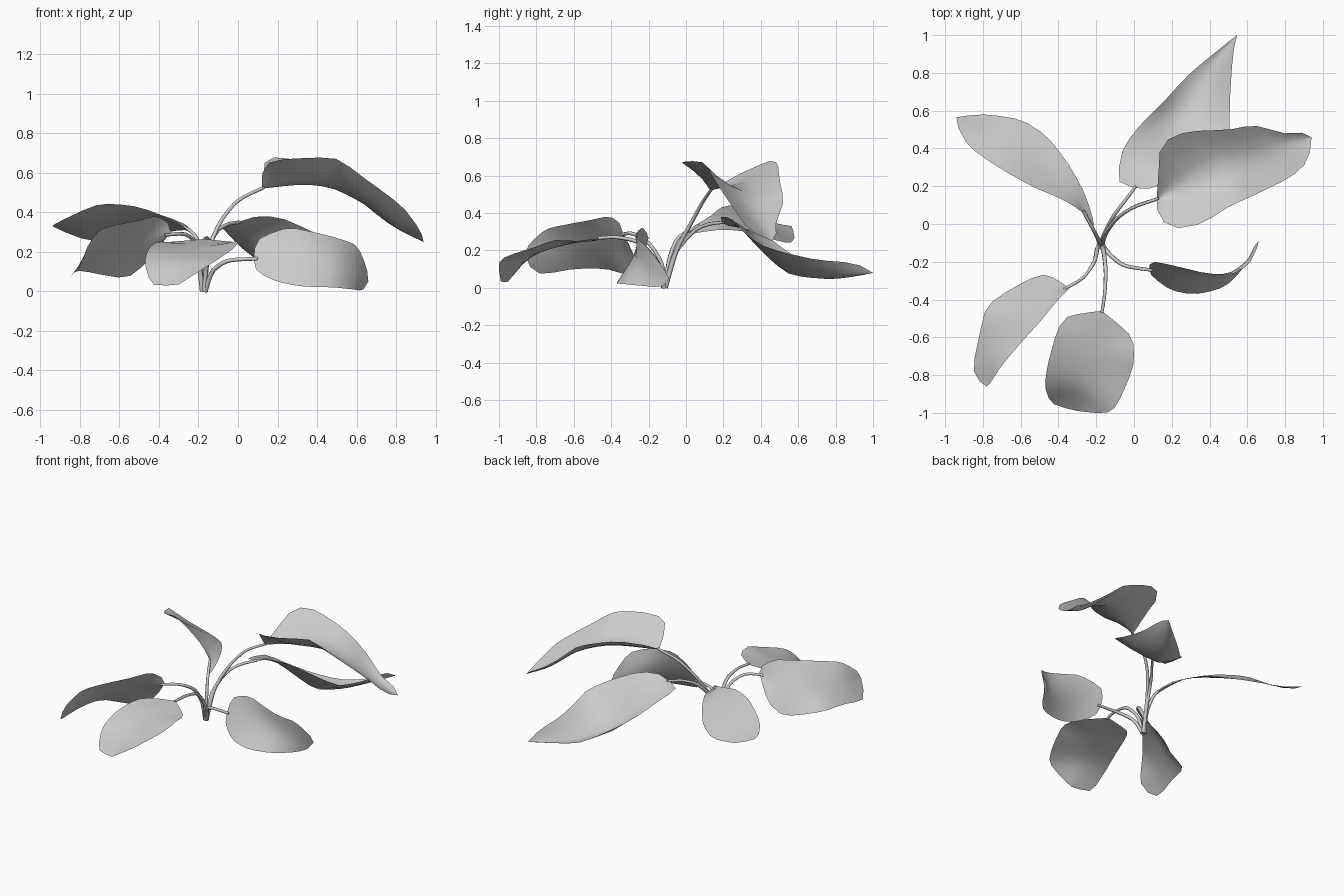
import bpy
from mathutils import Vector

def spline(points, t):
    # Catmull-Rom curve through the points, t from 0 to 1 by length
    p = [Vector(q) for q in points]
    d = [0.0]
    for a, b in zip(p, p[1:]):
        d.append(d[-1] + (b - a).length)
    s = t * d[-1]
    i = 0
    while i < len(p) - 2 and s > d[i + 1]:
        i += 1
    u = (s - d[i]) / max(d[i + 1] - d[i], 1e-6)
    a, b = p[i], p[i + 1]
    m0 = (b - p[max(i - 1, 0)]) * 0.4
    m1 = (p[min(i + 2, len(p) - 1)] - a) * 0.4
    return (a * (2*u**3 - 3*u**2 + 1) + m0 * (u**3 - 2*u**2 + u)
            + b * (3*u**2 - 2*u**3) + m1 * (u**3 - u**2))

def add_mesh(name, verts, faces):
    me = bpy.data.meshes.new(name)
    me.from_pydata(verts, [], faces)
    for f in me.polygons:
        f.use_smooth = True
    ob = bpy.data.objects.new(name, me)
    bpy.context.collection.objects.link(ob)

def leaf(name, left, rib, right, rows=14, half=3):
    # blade lofted through left edge, midrib and right edge
    left = [rib[0]] + left + [rib[-1]]
    right = [rib[0]] + right + [rib[-1]]
    n = 2 * half + 1
    verts, faces = [], []
    for r in range(rows + 1):
        t = r / rows
        a, m, b = spline(left, t), spline(rib, t), spline(right, t)
        for c in range(n):
            s = c / half - 1
            bow = m + (b - a) * s / 2 + ((a + b) / 2 - m) * s * s
            flat = m.lerp(b, s) if s > 0 else m.lerp(a, -s)
            verts.append(bow.lerp(flat, 0.4))
    for r in range(rows):
        for c in range(n - 1):
            k = r * n + c
            faces.append((k, k + 1, k + n + 1, k + n))
    add_mesh(name, verts, faces)

def stem(name, points, radius=0.011):
    cu = bpy.data.curves.new(name, 'CURVE')
    cu.dimensions = '3D'
    cu.bevel_depth = radius
    cu.bevel_resolution = 1
    cu.use_fill_caps = True
    sp = cu.splines.new('POLY')
    sp.points.add(12)
    for i in range(13):
        sp.points[i].co = (*spline(points, i / 12), 1)
        sp.points[i].radius = 1.2 - 0.4 * i / 12
    ob = bpy.data.objects.new(name, cu)
    bpy.context.collection.objects.link(ob)

# tall right leaf
leaf("tall_leaf",
     [(.13, .27, .6), (.14, .40, .66), (.2, .46, .68), (.3, .49, .66), (.5, .5, .58), (.64, .52, .46), (.8, .48, .34), (.93, .485, .27)],
     [(.12, .13, .52), (.33, .23, .54), (.48, .3, .52), (.64, .35, .44), (.8, .41, .32), (.94, .46, .25)],
     [(.13, .05, .63), (.2, -.02, .665), (.35, 0, .675), (.5, .09, .67), (.63, .15, .58), (.83, .25, .43), (.92, .34, .31)])
stem("tall_stem", [(-.17, -.11, 0), (-.15, -.05, .2), (-.09, .03, .35), (0, .09, .46), (.13, .135, .525)])

# back leaf, a valley between two raised edges
leaf("back_leaf",
     [(-.08, .23, .33), (-.06, .39, .3), (.03, .52, .21), (.15, .64, .13), (.3, .8, .06)],
     [(0, .19, .35), (.09, .3, .33), (.18, .43, .18), (.25, .54, .08), (.35, .7, .05), (.45, .86, .06), (.545, 1, .08)],
     [(.1, .19, .38), (.22, .24, .37), (.38, .31, .3), (.5, .4, .23), (.505, .52, .19), (.51, .7, .15), (.525, .9, .13)])
stem("back_stem", [(-.17, -.11, 0), (-.16, -.06, .18), (-.11, .04, .3), (-.05, .12, .34), (.01, .2, .35)])

# back left leaf
leaf("back_left_leaf",
     [(-.27, .06, .34), (-.4, .14, .39), (-.52, .19, .43), (-.7, .29, .44), (-.87, .41, .37), (-.945, .54, .33)],
     [(-.21, -.05, .27), (-.31, .14, .34), (-.45, .27, .345), (-.62, .4, .335), (-.78, .49, .31), (-.94, .565, .33)],
     [(-.22, .04, .29), (-.27, .18, .31), (-.35, .32, .3), (-.46, .46, .26), (-.6, .55, .24), (-.8, .58, .27)])
stem("back_left_stem", [(-.18, -.11, 0), (-.185, -.09, .15), (-.21, -.04, .27), (-.27, .07, .33)])

# right leaf, standing almost on edge
leaf("right_leaf",
     [(.1, -.2, .26), (.25, -.23, .32), (.38, -.26, .3), (.5, -.27, .27), (.6, -.22, .23), (.65, -.13, .12)],
     [(.08, -.24, .16), (.2, -.27, .18), (.35, -.28, .17), (.5, -.26, .14), (.6, -.19, .09), (.66, -.09, .05)],
     [(.1, -.28, .1), (.2, -.35, .05), (.33, -.37, .025), (.48, -.33, .02), (.58, -.23, .01), (.63, -.13, .006)])
stem("right_stem", [(-.165, -.115, 0), (-.13, -.16, .1), (-.05, -.22, .155), (.1, -.245, .165)])

# front leaf
leaf("front_leaf",
     [(-.02, -.59, .25), (0, -.7, .255), (-.02, -.8, .22), (-.12, -.99, .15)],
     [(-.17, -.46, .265), (-.2, -.6, .24), (-.23, -.75, .2), (-.26, -.87, .15), (-.3, -.99, .035)],
     [(-.35, -.49, .25), (-.41, -.58, .25), (-.455, -.74, .21), (-.47, -.86, .14), (-.43, -.95, .035)])
stem("front_stem", [(-.17, -.12, 0), (-.16, -.15, .13), (-.15, -.25, .24), (-.155, -.37, .27), (-.17, -.47, .265)])

# front left leaf, tilted toward the back
leaf("front_left_leaf",
     [(-.35, -.35, .34), (-.41, -.41, .38), (-.5, -.52, .36), (-.6, -.63, .34), (-.7, -.75, .31), (-.76, -.84, .23)],
     [(-.34, -.34, .3), (-.48, -.36, .24), (-.6, -.45, .24), (-.69, -.57, .22), (-.76, -.7, .19), (-.78, -.86, .18)],
     [(-.46, -.27, .15), (-.57, -.3, .07), (-.77, -.43, .1), (-.82, -.6, .1), (-.85, -.75, .075), (-.83, -.82, .09)])
stem("front_left_stem", [(-.18, -.115, 0), (-.195, -.13, .13), (-.21, -.2, .24), (-.27, -.285, .29), (-.37, -.345, .285)])
